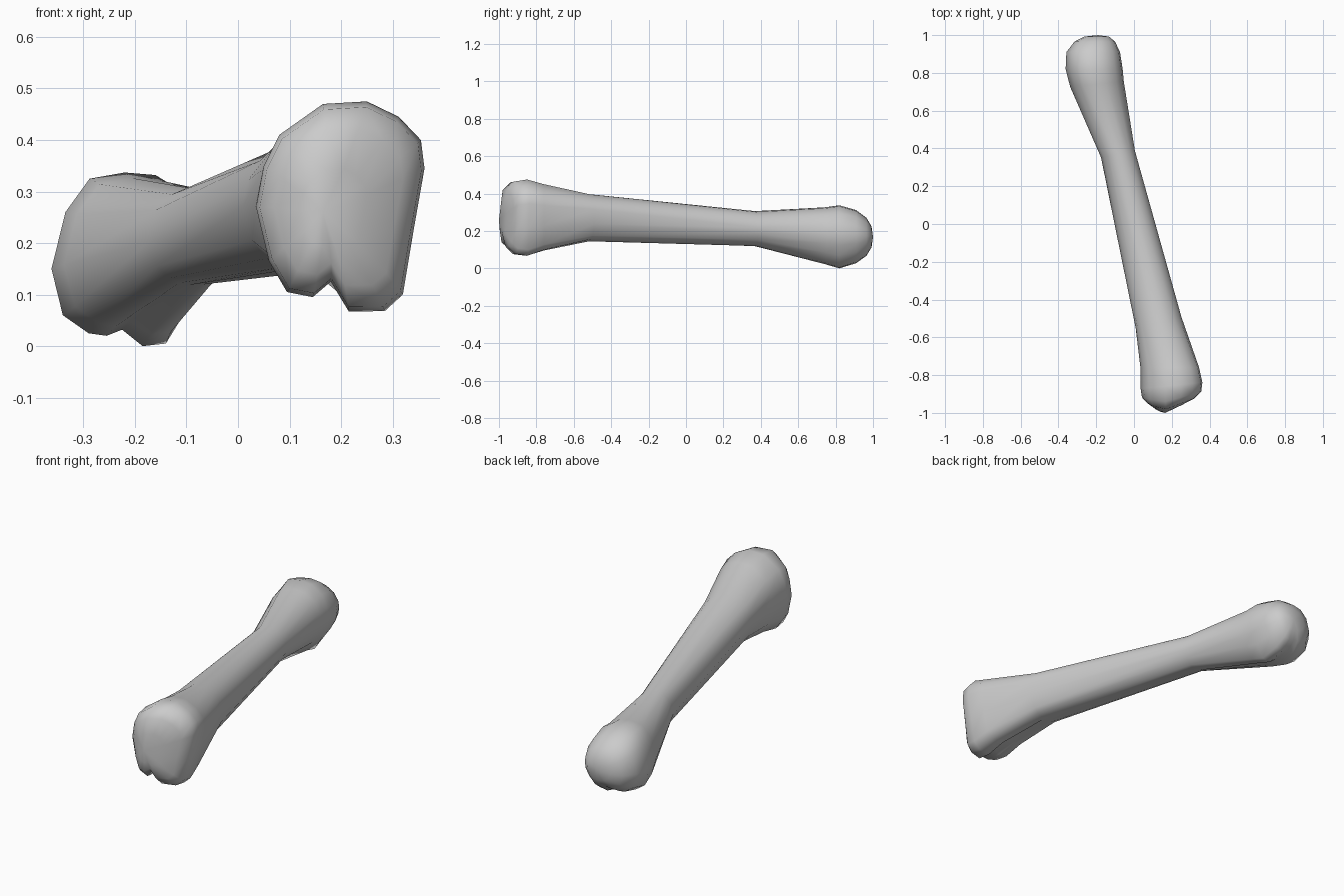
import bpy, bmesh
from math import atan2, cos, sin

# End-on outlines (x, z) of the two knuckled ends, anticlockwise from the right
FRONT = [(.362, .345), (.355, .40), (.312, .445), (.25, .475), (.165, .47), (.08, .41),
         (.05, .35), (.035, .27), (.06, .165), (.095, .105), (.145, .095), (.18, .125),
         (.215, .067), (.285, .068), (.32, .10), (.34, .22)]
BACK = [(-.06, .18), (-.067, .235), (-.10, .295), (-.16, .332), (-.22, .337), (-.288, .325),
        (-.335, .26), (-.362, .15), (-.34, .06), (-.29, .025), (-.255, .02), (-.225, .032),
        (-.185, 0), (-.14, .005), (-.10, .07), (-.07, .125)]


def normalised(outline):
    xs, zs = zip(*outline)
    cx, cz = (min(xs) + max(xs)) / 2, (min(zs) + max(zs)) / 2
    rx, rz = (max(xs) - min(xs)) / 2, (max(zs) - min(zs)) / 2
    return [((x - cx) / rx, (z - cz) / rz) for x, z in outline]


F, B = normalised(FRONT), normalised(BACK)

# Cross-sections: outline, y, slant left, slant right, slant origin x, centre x, z, radii x, z, roundness
RINGS = [
    (F, -.998, .45, .38, .15, .185, .265, .065, .08, .2),
    (F, -.988, .5, .38, .15, .195, .27, .125, .152, 0),
    (F, -.945, .25, .28, .15, .199, .27, .157, .194, 0),
    (F, -.86, -.1, .1, .15, .1985, .271, .1635, .204, 0),
    (F, -.76, 0, 0, .15, .19, .273, .156, .178, .15),
    (F, -.52, -.25, .25, .135, .133, .272, .124, .128, .85),
    (B, .37, -.2, .2, -.085, -.085, .212, .09, .094, 1),
    (B, .74, -.1, .1, -.2, -.196, .174, .142, .152, .15),
    (B, .82, 0, 0, -.2, -.211, .1685, .151, .1685, 0),
    (B, .91, 0, 0, -.2, -.216, .169, .142, .142, .2),
    (B, .965, 0, 0, -.2, -.208, .168, .108, .102, .5),
    (B, .992, 0, 0, -.2, -.198, .168, .066, .056, .8),
]


def ring_points(ring):
    shape, y, left, right, ox, cx, cz, rx, rz, rnd = ring
    for u, v in shape:
        a = atan2(v, u)
        x = cx + rx * (u + (cos(a) - u) * rnd)
        z = cz + rz * (v + (sin(a) - v) * rnd)
        yield (x, y + (left * (ox - x) if x < ox else right * (x - ox)), z)


# Loft the shaft and both ends as one skin, closed with a pole at each end
bm = bmesh.new()
loops = [[bm.verts.new(p) for p in ring_points(r)] for r in RINGS]
n = len(FRONT)
for a, b in zip(loops, loops[1:]):
    for i in range(n):
        j = (i + 1) % n
        bm.faces.new((a[i], a[j], b[j], b[i]))
for loop, pole in ((loops[0], (.165, -1, .26)), (loops[-1], (-.19, 1, .168))):
    tip = bm.verts.new(pole)
    for i in range(n):
        bm.faces.new((loop[i], loop[(i + 1) % n], tip))
bmesh.ops.recalc_face_normals(bm, faces=bm.faces[:])
for f in bm.faces:
    f.smooth = True

mesh = bpy.data.meshes.new("bone")
bm.to_mesh(mesh)
bm.free()
bone = bpy.data.objects.new("bone", mesh)
bpy.context.collection.objects.link(bone)
